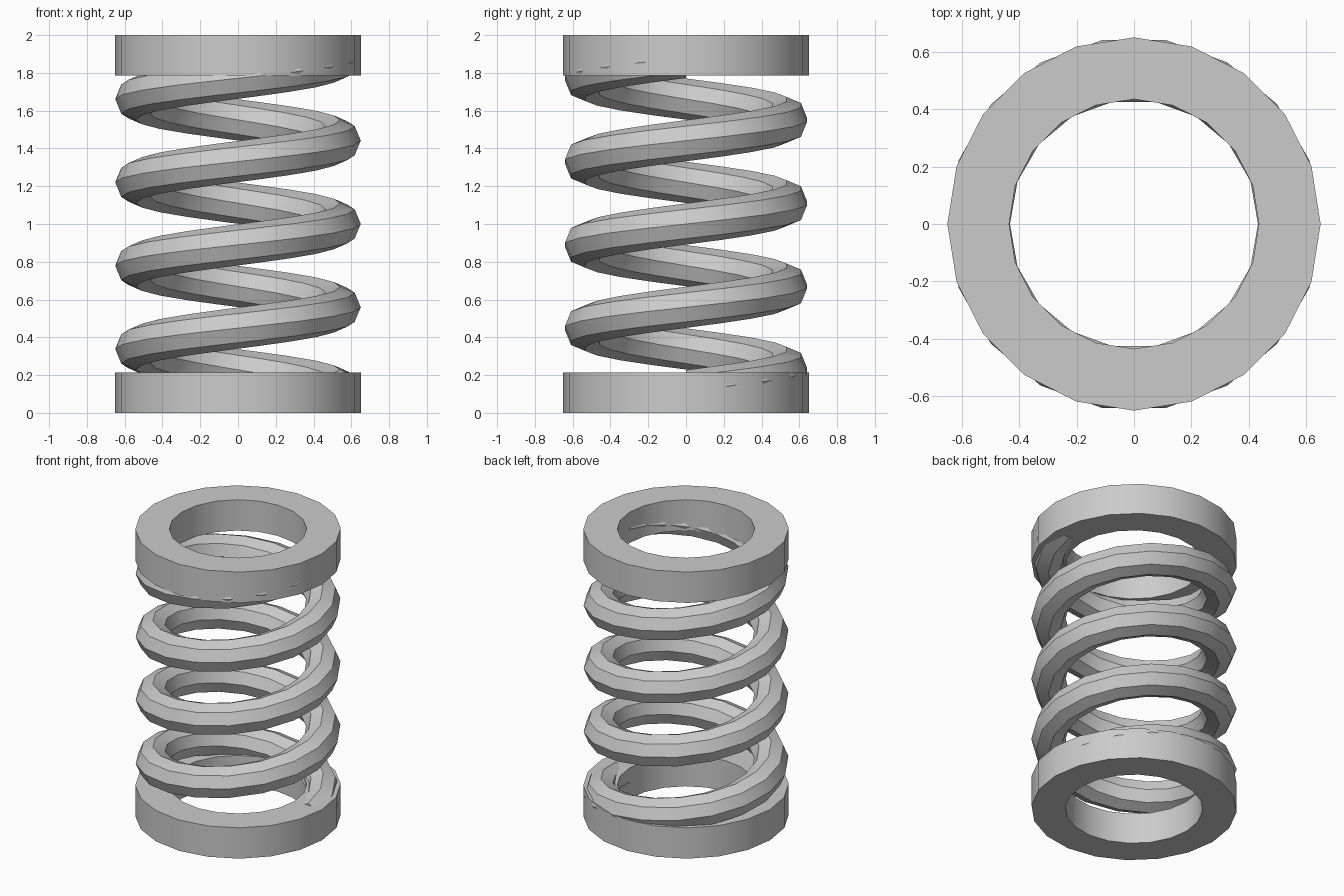
import bpy
import bmesh
from math import cos, sin, pi, radians

if "Cube" in bpy.data.objects:
    bpy.data.objects.remove(bpy.data.objects["Cube"], do_unlink=True)

OUTER, INNER = 0.65, 0.435      # ring radii
RING_HEIGHT = 0.215
WIRE = 0.109                    # wire radius
COIL = OUTER - WIRE             # radius of the coil centre line
TURNS, STEPS = 4, 18            # STEPS per turn
START_Z, END_Z = 0.118, 1.882

steel = bpy.data.materials.new("grey steel")
steel.use_nodes = True
grey = (0.6, 0.6, 0.6, 1)
steel.diffuse_color = grey
steel.node_tree.nodes["Principled BSDF"].inputs["Base Color"].default_value = grey


def sweep(name, profile, stations, closed):
    """Carry a (radius, height) profile round z through (angle, height) stations."""
    bm = bmesh.new()
    loops = [[bm.verts.new((r * cos(a), r * sin(a), z + h)) for r, h in profile]
             for a, z in stations]
    pairs = list(zip(loops, loops[1:]))
    if closed:
        pairs.append((loops[-1], loops[0]))
    n = len(profile)
    for a, b in pairs:
        for i in range(n):
            j = (i + 1) % n
            bm.faces.new((a[i], b[i], b[j], a[j]))
    if not closed:
        bm.faces.new(loops[0])
        bm.faces.new(loops[-1])
    bmesh.ops.recalc_face_normals(bm, faces=bm.faces)
    mesh = bpy.data.meshes.new(name)
    bm.to_mesh(mesh)
    bm.free()
    mesh.materials.append(steel)
    obj = bpy.data.objects.new(name, mesh)
    bpy.context.collection.objects.link(obj)
    bpy.ops.object.select_all(action='DESELECT')
    obj.select_set(True)
    bpy.context.view_layer.objects.active = obj
    bpy.ops.object.shade_smooth_by_angle(angle=radians(30))
    return obj


# End rings
rectangle = [(INNER, 0), (OUTER, 0), (OUTER, RING_HEIGHT), (INNER, RING_HEIGHT)]
for name, base in (("bottom_ring", 0), ("top_ring", 2 - RING_HEIGHT)):
    sweep(name, rectangle, [(2 * pi * k / 20, base) for k in range(20)], True)

# Coil of eight-sided wire, rising anticlockwise
octagon = [(COIL + WIRE * cos(k * pi / 4), WIRE * sin(k * pi / 4)) for k in range(8)]
count = TURNS * STEPS
path = [(2 * pi * k / STEPS, START_Z + (END_Z - START_Z) * k / count)
        for k in range(count + 1)]
sweep("spring_coil", octagon, path, False)
